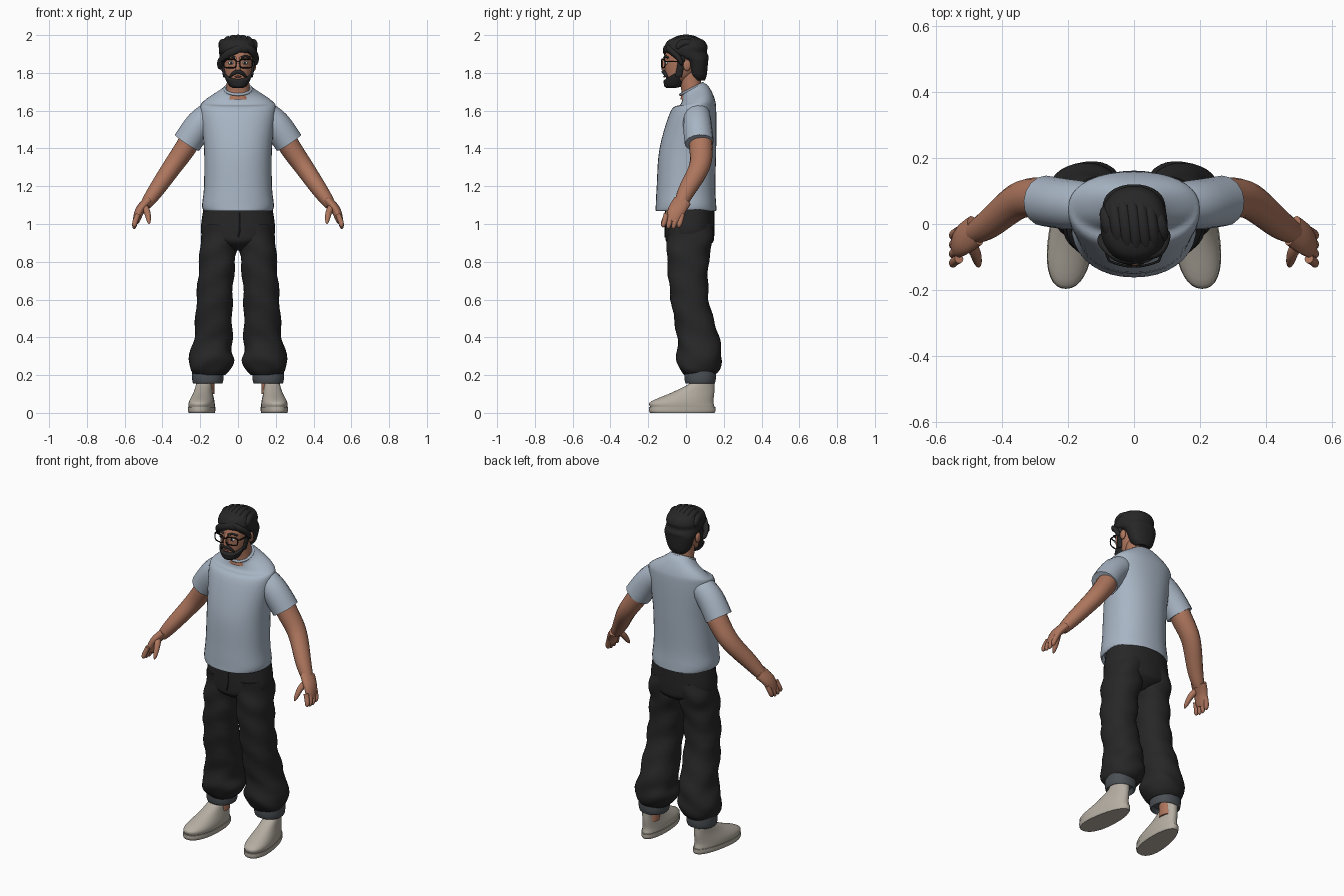
import bpy, bmesh, math
from mathutils import Vector

if "Cube" in bpy.data.objects:
    bpy.data.objects.remove(bpy.data.objects["Cube"])


def material(name, red, green, blue):
    mat = bpy.data.materials.new(name)
    mat.use_nodes = True
    mat.diffuse_color = (red, green, blue, 1)
    shader = mat.node_tree.nodes["Principled BSDF"]
    shader.inputs["Base Color"].default_value = mat.diffuse_color
    return mat


shirt = material("pale blue cotton", .39, .46, .55)
cloth = material("black cloth", .02, .02, .02)
lining = material("grey lining", .07, .08, .09)
skin = material("tan skin", .42, .18, .11)
canvas = material("warm grey canvas", .46, .42, .36)
hair = material("dark hair", .02, .02, .02)
plastic = material("black plastic", .01, .01, .01)
white = material("eye white", .6, .6, .6)
lip = material("lip", .3, .1, .08)


def finish(name, bm, mat, mirror):
    bmesh.ops.recalc_face_normals(bm, faces=bm.faces)
    mesh = bpy.data.meshes.new(name)
    bm.to_mesh(mesh)
    bm.free()
    mesh.materials.append(mat)
    mesh.polygons.foreach_set("use_smooth", [True] * len(mesh.polygons))
    mesh.set_sharp_from_angle(angle=math.radians(50))
    obj = bpy.data.objects.new(name, mesh)
    bpy.context.collection.objects.link(obj)
    if mirror:
        obj.modifiers.new("mirror", 'MIRROR').use_mirror_merge = False


def spline(rows, steps=5):
    """Smooth curve through rows of numbers."""
    rows = [Vector(row) for row in rows]
    last = len(rows) - 1
    curve = []
    for i in range(last):
        before, start = rows[max(i - 1, 0)], rows[i]
        end, after = rows[i + 1], rows[min(i + 2, last)]
        leave, arrive = (end - before) / 2, (after - start) / 2
        for k in range(steps):
            t = k / steps
            ease = t * t * (3 - 2 * t)
            curve.append(start.lerp(end, ease) + leave * (t * (1 - t) ** 2) - arrive * (t * t * (1 - t)))
    return curve + [rows[last]]


def rounded(angle, power=1):
    """Point on a circle, squarer for a lower power."""
    c, s = math.cos(angle), math.sin(angle)
    return math.copysign(abs(c) ** power, c), math.copysign(abs(s) ** power, s)


def turn(count):
    return [math.tau * k / count for k in range(count)]


def stitch(name, mat, loops, mirror):
    """Join loops of points into a closed skin."""
    bm = bmesh.new()
    rings = [[bm.verts.new(p) for p in loop] for loop in loops]
    for low, high in zip(rings, rings[1:]):
        for k in range(len(low)):
            bm.faces.new((low[k - 1], low[k], high[k], high[k - 1]))
    bm.faces.new(rings[0])
    bm.faces.new(rings[-1])
    finish(name, bm, mat, mirror)


def ring(z, wide, deep=None, x=0, y=0, tilt=0):
    return (x, y, z, wide, deep or wide, tilt)


def stack(name, mat, *rows, mirror=False, shape=Vector):
    """Body built from level or tilted rings."""
    loops = []
    for x, y, z, wide, deep, tilt in spline(rows):
        loop = []
        for angle in turn(36):
            c, s = rounded(angle, .9)
            loop.append(shape((x + c * wide, y + s * deep, z + s * deep * tilt)))
        loops.append(loop)
    stitch(name, mat, loops, mirror)


def tube(name, mat, points, radius, flat=1, axis=(0, 1, 0), mirror=False):
    """Limb along a path; radius is a rule from start to tip, flat widens it along the axis."""
    path = spline(points)
    last = len(path) - 1
    loops = []
    for i, centre in enumerate(path):
        along = (path[min(i + 1, last)] - path[max(i - 1, 0)]).normalized()
        v = Vector(axis)
        v = (v - along * v.dot(along)).normalized()
        u = v.cross(along)
        r = radius(i / last)
        loops.append([centre + u * (r * math.cos(a)) + v * (r * flat * math.sin(a)) for a in turn(16)])
    stitch(name, mat, loops, mirror)


def ball(name, mat, centre, size, mirror=False):
    bm = bmesh.new()
    bmesh.ops.create_uvsphere(bm, u_segments=20, v_segments=12, radius=1)
    bmesh.ops.scale(bm, vec=size, verts=bm.verts)
    bmesh.ops.translate(bm, vec=centre, verts=bm.verts)
    finish(name, bm, mat, mirror)


def wire(name, mat, points, thickness, mirror=False, cyclic=False):
    curve = bpy.data.curves.new(name, 'CURVE')
    curve.dimensions = '3D'
    curve.bevel_depth = thickness
    curve.bevel_resolution = 2
    curve.materials.append(mat)
    line = curve.splines.new('POLY')
    line.points.add(len(points) - 1)
    for target, point in zip(line.points, points):
        target.co = (*point, 1)
    line.use_cyclic_u = cyclic
    obj = bpy.data.objects.new(name, curve)
    bpy.context.collection.objects.link(obj)
    if mirror:
        obj.modifiers.new("mirror", 'MIRROR').use_mirror_merge = False


def finger(t):
    return .002 + .012 * (1 - t ** 6)


def lock(t):
    return .004 + .018 * math.sqrt(abs(math.sin(math.pi * t)))


# Shirt: body, sleeves and collar
stack("shirt_body", shirt,
      ring(z=1.09, wide=.17, deep=.14), ring(z=1.07, wide=.18, deep=.16), ring(z=1.1, wide=.19, deep=.16),
      ring(z=1.2, wide=.18, deep=.155), ring(z=1.4, wide=.18, deep=.15, y=.01),
      ring(z=1.6, wide=.2, deep=.12, y=.04), ring(z=1.65, wide=.18, deep=.09, y=.06, tilt=.2),
      ring(z=1.7, wide=.1, deep=.07, y=.05, tilt=.4), ring(z=1.72, wide=.07, deep=.06, y=.03, tilt=.5))
tube("sleeves", shirt, [(.12, .06, 1.6), (.2, .06, 1.53), (.27, .07, 1.43)],
     lambda t: .077 - .02 * (1 - t) ** 4, mirror=True)
wire("collar", shirt, [(.07 * math.cos(a), .03 + .06 * math.sin(a), 1.715 + .03 * math.sin(a))
                       for a in turn(32)], .007, cyclic=True)

# Arms, hands and fingers
tube("arms", skin, [(.22, .07, 1.5), (.28, .08, 1.4), (.35, .07, 1.3), (.44, 0, 1.17), (.49, -.03, 1.1)],
     lambda t: .058 - .03 * t * t, flat=1.1, mirror=True)
tube("hands", skin, [(.48, -.02, 1.12), (.52, -.05, 1.07), (.54, -.07, 1.01)],
     lambda t: .026 - .01 * t ** 3, flat=1.9, mirror=True)
for i, name in enumerate(("index", "middle", "ring", "little")):
    y = .028 * i - .105
    tip = .97 + .008 * abs(i - 1.6)
    tube(name + "_fingers", skin, [(.53, y, 1.05), (.545, y - .01, 1.01), (.55, y - .02, tip)],
         finger, mirror=True)
tube("thumbs", skin, [(.5, -.05, 1.1), (.48, -.09, 1.06), (.47, -.13, 1)],
     lambda t: finger(t) * (1.4 - .4 * t), mirror=True)


def crease(point):
    """Soft cloth folds, stronger toward the hem."""
    x, y, z = point
    fold = .004 + .004 * max(0, .5 - z)
    return Vector((x + fold * math.sin(40 * z + 20 * y), y + fold * math.sin(45 * z + 25 * x), z))


# Trousers with gathered hems and turned-up cuffs
stack("trouser_hips", cloth,
      ring(z=.86, wide=.03, deep=.06, y=.02), ring(z=.9, wide=.13, deep=.12, y=.02),
      ring(z=.95, wide=.195, deep=.13, y=.02), ring(z=1.1, wide=.18, deep=.13, y=.02))
stack("trouser_legs", cloth,
      ring(z=.2, wide=.08, x=.15, y=.07), ring(z=.23, wide=.105, x=.15, y=.07),
      ring(z=.28, wide=.12, x=.14, y=.07), ring(z=.34, wide=.107, deep=.115, x=.14, y=.07),
      ring(z=.42, wide=.1, deep=.11, x=.13, y=.06), ring(z=.6, wide=.095, deep=.1, x=.125, y=.02),
      ring(z=.8, wide=.095, deep=.11, x=.11, y=.01), ring(z=.9, wide=.1, deep=.12, x=.1, y=.02),
      ring(z=1, wide=.09, deep=.12, x=.09, y=.02), mirror=True, shape=crease)
stack("trouser_cuffs", lining,
      ring(z=.18, wide=.06, x=.16, y=.075), ring(z=.155, wide=.075, x=.16, y=.075),
      ring(z=.18, wide=.083, x=.16, y=.075), ring(z=.23, wide=.083, x=.16, y=.075), mirror=True)
wire("fly_seam", cloth, [(.01, -.11, 1.06), (.01, -.11, .97), (0, -.11, .93)], .004)
stack("ankles", skin, ring(z=.1, wide=.045, x=.17, y=.085), ring(z=.2, wide=.045, x=.17, y=.085), mirror=True)


def toe_out(point):
    """Broad toe, narrow heel, foot turned slightly outward."""
    x, y, z = point
    return Vector((.187 + x * (1 - .9 * y) - .1 * y, y, z))


# Shoes
stack("shoes", canvas,
      ring(z=.01, wide=.06, deep=.16, y=-.02), ring(z=.03, wide=.064, deep=.17, y=-.02),
      ring(z=.06, wide=.063, deep=.165, y=-.02), ring(z=.11, wide=.05, deep=.11, y=.04),
      ring(z=.15, wide=.045, deep=.07, y=.08), ring(z=.17, wide=.044, deep=.06, y=.09),
      ring(z=.15, wide=.036, deep=.05, y=.09), mirror=True, shape=toe_out)
stack("shoe_soles", canvas,
      ring(z=0, wide=.064, deep=.17, y=-.02), ring(z=.01, wide=.067, deep=.176, y=-.02),
      ring(z=.03, wide=.067, deep=.176, y=-.02), mirror=True, shape=toe_out)

# Neck, head, nose and ears
stack("neck", skin, ring(z=1.66, wide=.066, deep=.06, y=.03), ring(z=1.71, wide=.062, deep=.055, y=.03),
      ring(z=1.82, wide=.055, deep=.06, y=.01))
stack("head", skin,
      ring(z=1.74, wide=.03, y=-.06), ring(z=1.76, wide=.054, y=-.05),
      ring(z=1.8, wide=.07, deep=.08, y=-.03), ring(z=1.85, wide=.078, deep=.094, y=-.02),
      ring(z=1.9, wide=.08, deep=.095, y=-.015), ring(z=1.95, wide=.06, deep=.075, y=-.01))
tube("nose", skin, [(0, -.105, 1.89), (0, -.115, 1.85), (0, -.118, 1.815)],
     lambda t: .007 + .012 * t * math.sqrt(1.2 - t))
ball("ears", skin, (.084, .005, 1.84), (.012, .02, .03), mirror=True)

# Eyes, brows and mouth
ball("eyes", white, (.035, -.103, 1.853), (.017, .01, .01), mirror=True)
ball("pupils", plastic, (.035, -.111, 1.853), (.007, .004, .007), mirror=True)
wire("eyebrows", hair, [(.015, -.115, 1.88), (.04, -.11, 1.89), (.065, -.095, 1.88)], .006, mirror=True)
ball("mouth", lip, (0, -.115, 1.78), (.018, .006, .005))

# Beard, moustache and sideburns
stack("beard", hair,
      ring(z=1.72, wide=.024, y=-.08), ring(z=1.73, wide=.045, y=-.07),
      ring(z=1.76, wide=.063, deep=.058, y=-.06, tilt=.2), ring(z=1.795, wide=.074, deep=.067, y=-.05, tilt=.5),
      ring(z=1.805, wide=.066, deep=.05, y=-.045, tilt=.6))
tube("moustache", hair, [(u * .045, -.118 + .02 * u * u, 1.806 - .03 * u * u) for u in (-1, -.5, 0, .5, 1)],
     lambda t: lock(t) / 2)
tube("sideburns", hair, [(.07, -.04, 1.78), (.078, -.03, 1.83), (.084, -.02, 1.89)],
     lambda t: .009, flat=2, mirror=True)

# Hair mass, open over the face
stack("hair", hair,
      ring(z=1.76, wide=.045, deep=.03, y=.07), ring(z=1.79, wide=.07, deep=.045, y=.065),
      ring(z=1.86, wide=.092, deep=.06, y=.057), ring(z=1.885, wide=.097, deep=.09, y=.03),
      ring(z=1.91, wide=.1, deep=.11), ring(z=1.94, wide=.1, deep=.114),
      ring(z=1.975, wide=.08, deep=.09), ring(z=1.995, wide=.02))

# Locks combed from front to back, and a swept fringe
for i in range(7):
    side = (i - 3) / 3.4
    room = math.sqrt(1 - side * side)
    path = []
    for k in range(7):
        angle = math.pi * (k + .5) / 7
        path.append((.088 * side + .012 * math.cos(angle), -.1 * room * math.cos(angle),
                     1.915 + .066 * math.sin(angle) * (.35 + .65 * room)))
    tube(f"hair_lock_{i + 1}", hair, path, lock, axis=(1, 0, 0))
tube("fringe_right", hair, [(.06, -.09, 1.94), (0, -.11, 1.925), (-.05, -.1, 1.9), (-.09, -.06, 1.86),
                            (-.095, -.03, 1.82)], lock, flat=.6)
tube("fringe_left", hair, [(.03, -.1, 1.945), (.07, -.085, 1.92), (.09, -.04, 1.88), (.09, -.02, 1.84)],
     lock, flat=.7)

# Glasses
rim = []
for angle in turn(24):
    c, s = rounded(angle, .5)
    x = .043 + .033 * c
    rim.append((x, 3 * x * x - .129, 1.85 + .023 * s))
wire("glasses_rims", plastic, rim, .0035, mirror=True, cyclic=True)
wire("glasses_bridge", plastic, [(-.01, -.129, 1.86), (.01, -.129, 1.86)], .0035)
wire("glasses_temples", plastic, [(.076, -.11, 1.86), (.084, -.09, 1.86), (.087, .01, 1.86)], .0035, mirror=True)
